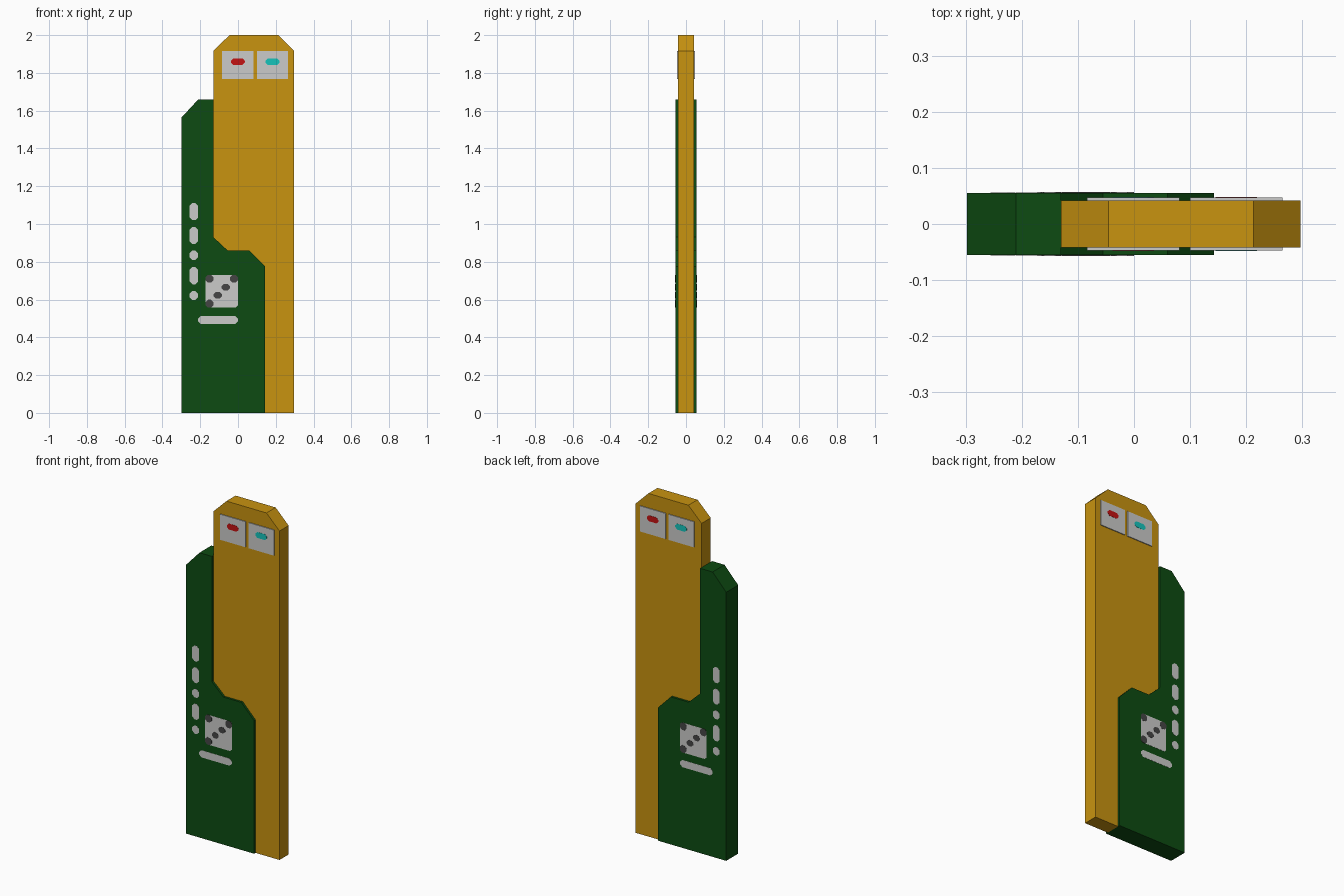
import bpy
import bmesh

if "Cube" in bpy.data.objects:
    bpy.data.objects.remove(bpy.data.objects["Cube"], do_unlink=True)


def material(name, rgb):
    m = bpy.data.materials.new(name)
    m.diffuse_color = (*rgb, 1)
    m.use_nodes = True
    bsdf = next(n for n in m.node_tree.nodes if n.type == 'BSDF_PRINCIPLED')
    bsdf.inputs["Base Color"].default_value = (*rgb, 1)
    return m


GOLD = material("gold", (0.58, 0.292, 0.005))
GREEN = material("dark green", (0.004, 0.07, 0.006))
WHITE = material("pale grey", (0.6, 0.6, 0.59))
DARK = material("dark grey", (0.06, 0.06, 0.06))
RED = material("red", (0.55, 0.006, 0.006))
CYAN = material("cyan", (0.008, 0.55, 0.50))


def slab(name, outline, y0, y1, mat):
    """Extrude an x-z outline from y0 to y1."""
    bm = bmesh.new()
    face = bm.faces.new([bm.verts.new((x, y0, z)) for x, z in outline])
    ext = bmesh.ops.extrude_face_region(bm, geom=[face])
    moved = [g for g in ext["geom"] if isinstance(g, bmesh.types.BMVert)]
    bmesh.ops.translate(bm, verts=moved, vec=(0, y1 - y0, 0))
    bmesh.ops.recalc_face_normals(bm, faces=bm.faces)
    mesh = bpy.data.meshes.new(name)
    bm.to_mesh(mesh)
    bm.free()
    mesh.materials.append(mat)
    ob = bpy.data.objects.new(name, mesh)
    bpy.context.collection.objects.link(ob)
    return ob


def plate(name, cx, cz, w, h, cut, side, base, thick, mat):
    """Thin plate with cut corners, standing on the front (-1) or back (+1)."""
    a, b = w / 2, h / 2
    if cut:
        pts = [(-a + cut, -b), (a - cut, -b), (a, -b + cut), (a, b - cut),
               (a - cut, b), (-a + cut, b), (-a, b - cut), (-a, -b + cut)]
    else:
        pts = [(-a, -b), (a, -b), (a, b), (-a, b)]
    return slab(name, [(cx + x, cz + z) for x, z in pts],
                side * (base - 0.002), side * (base + thick), mat)


GOLD_Y, GREEN_Y = 0.042, 0.055

# Tall gold bar with chamfered top; its lower corner is seated in the sleeve
slab("gold_bar", [(0.143, 0), (0.297, 0), (0.297, 1.917), (0.213, 2),
                  (-0.045, 2), (-0.13, 1.917), (-0.13, 0.85), (0.1, 0.72),
                  (0.1, 0.01)], -GOLD_Y, GOLD_Y, GOLD)

# Stepped green sleeve
slab("green_sleeve", [(-0.298, 0), (0.143, 0), (0.143, 0.775), (0.06, 0.86),
                      (-0.055, 0.86), (-0.13, 0.93), (-0.13, 1.66),
                      (-0.21, 1.66), (-0.298, 1.565)], -GREEN_Y, GREEN_Y, GREEN)

for side, label in ((-1, "front"), (1, "back")):
    # Display panels with coloured marks, same order seen from either side
    marks = [("red_mark", RED), ("cyan_mark", CYAN)][::-side]
    for i, (cx, (mark, mat)) in enumerate(zip((-0.001, 0.182), marks)):
        plate(f"{label}_panel_{i + 1}", cx, 1.841, 0.165, 0.149, 0,
              side, GOLD_Y, 0.005, WHITE)
        plate(f"{label}_{mark}", cx, 1.859, 0.074, 0.034, 0.012,
              side, GOLD_Y + 0.005, 0.001, mat)

    # Column of dashes and dots
    for i, (z0, z1) in enumerate(((1.02, 1.112), (0.895, 0.985), (0.809, 0.859),
                                  (0.681, 0.773), (0.598, 0.646))):
        plate(f"{label}_dash_{i + 1}", -0.234, (z0 + z1) / 2, 0.044, z1 - z0,
              0.014, side, GREEN_Y, 0.001, WHITE)

    # Long dash beneath the badge
    plate(f"{label}_long_dash", -0.106, 0.492, 0.21, 0.042, 0.014,
          side, GREEN_Y, 0.001, WHITE)

    # Square badge with dark corners and a diagonal row of dots
    bx, bz = -0.086, 0.644
    plate(f"{label}_badge", bx, bz, 0.172, 0.174, 0.012, side, GREEN_Y, 0.001, WHITE)
    for i, (dx, dz, w, h) in enumerate(((-0.065, 0.066, 0.042, 0.042),
                                        (0.065, 0.066, 0.042, 0.042),
                                        (-0.065, -0.066, 0.042, 0.042),
                                        (-0.021, -0.021, 0.044, 0.034),
                                        (0.021, 0.021, 0.044, 0.034))):
        plate(f"{label}_badge_dot_{i + 1}", bx - side * dx, bz + dz, w, h, 0.012,
              side, GREEN_Y + 0.001, 0.001, DARK)
